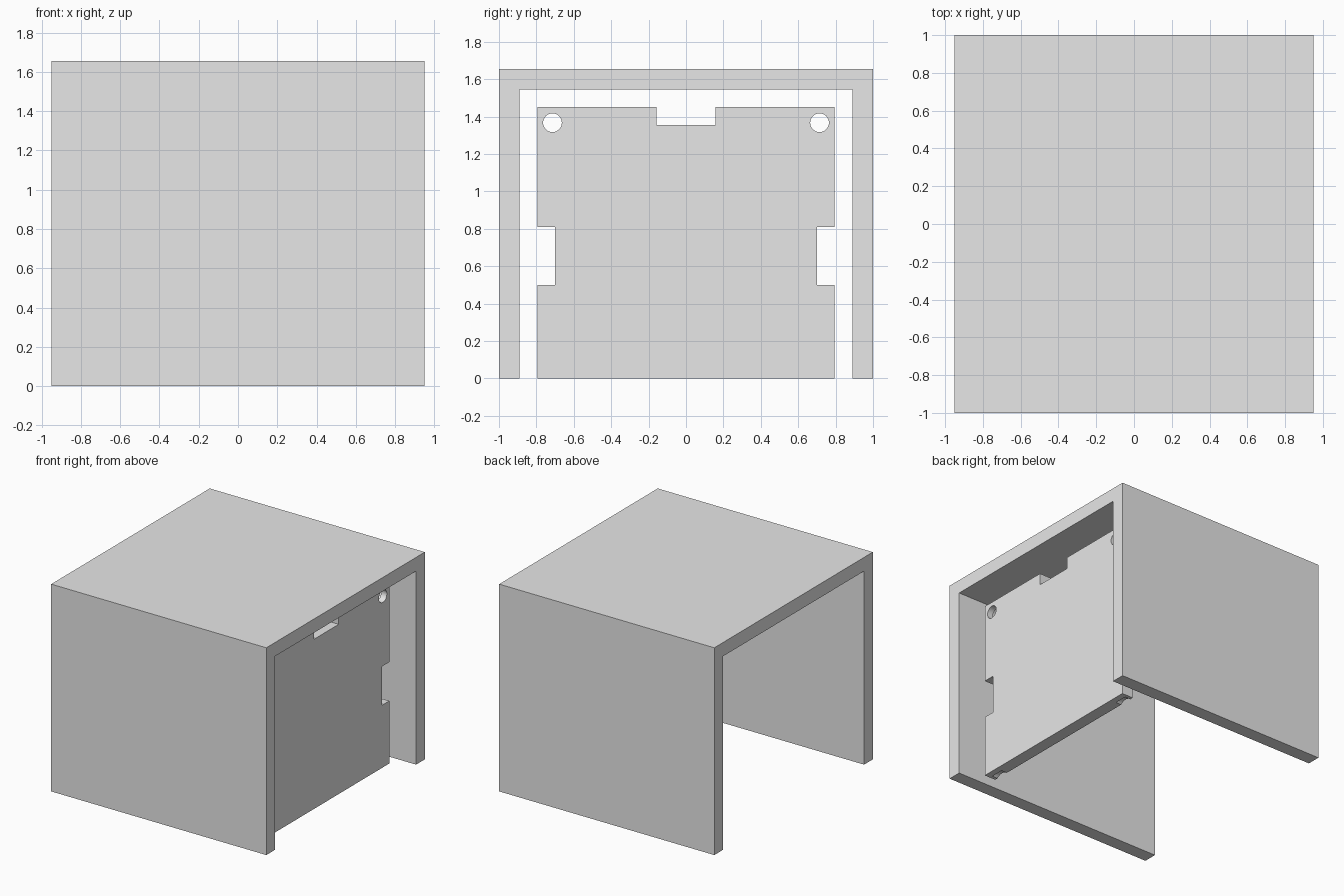
import bpy, bmesh, math
from mathutils import Matrix

cube = bpy.data.objects.get("Cube")
if cube:
    bpy.data.objects.remove(cube, do_unlink=True)

grey = bpy.data.materials.new("light_grey")
grey.use_nodes = True
grey.diffuse_color = (0.8, 0.8, 0.8, 1)
grey.node_tree.nodes["Principled BSDF"].inputs["Base Color"].default_value = (0.8, 0.8, 0.8, 1)


def make_object(name, bm):
    bmesh.ops.recalc_face_normals(bm, faces=bm.faces[:])
    mesh = bpy.data.meshes.new(name)
    bm.to_mesh(mesh)
    bm.free()
    mesh.materials.append(grey)
    obj = bpy.data.objects.new(name, mesh)
    bpy.context.collection.objects.link(obj)
    return obj


def extrude_profile(name, half, x0, x1):
    """Mirror a half outline in y, then extrude it along x."""
    outline = half + [(-y, z) for y, z in reversed(half)]
    bm = bmesh.new()
    face = bm.faces.new([bm.verts.new((x0, y, z)) for y, z in outline])
    grown = bmesh.ops.extrude_face_region(bm, geom=[face])
    moved = [v for v in grown["geom"] if isinstance(v, bmesh.types.BMVert)]
    bmesh.ops.translate(bm, verts=moved, vec=(x1 - x0, 0, 0))
    return make_object(name, bm)


def drill(target, name, radius, y, z, x0, x1):
    """Cut a round hole along x."""
    bm = bmesh.new()
    place = Matrix.Translation(((x0 + x1) / 2, y, z)) @ Matrix.Rotation(math.pi / 2, 4, "Y")
    bmesh.ops.create_cone(bm, cap_ends=True, segments=48, radius1=radius,
                          radius2=radius, depth=x1 - x0, matrix=place)
    cutter = make_object(name, bm)
    cutter.hide_render = True
    cutter.hide_viewport = True
    cutter.display_type = "WIRE"
    mod = target.modifiers.new(name, "BOOLEAN")
    mod.operation = "DIFFERENCE"
    mod.solver = "EXACT"
    mod.object = cutter


# Outer shell: top and two walls, open at both ends
shell_half = [(0.89, 1.545), (0.89, 0), (1, 0), (1, 1.655)]
extrude_profile("outer_shell", shell_half, -0.95, 0.95)

# Recessed end panel with notched edges
inner, outer = 0.68, 0.78
panel_half = [(0.795, 0), (0.795, 0.5), (0.7, 0.5), (0.7, 0.81),
              (0.795, 0.81), (0.795, 1.45), (0.157, 1.45), (0.157, 1.355)]
panel = extrude_profile("end_panel", panel_half, inner, outer)

# Screw holes at the top corners, with wider pockets on the inside at all corners
for side, label in ((-1, "front"), (1, "back")):
    y = side * 0.714
    drill(panel, label + "_screw_hole", 0.05, y, 1.367, inner - 0.1, outer + 0.1)
    drill(panel, label + "_upper_pocket", 0.078, y, 1.367, inner - 0.1, inner + 0.05)
    drill(panel, label + "_lower_pocket", 0.078, y, -0.057, inner - 0.1, inner + 0.05)
